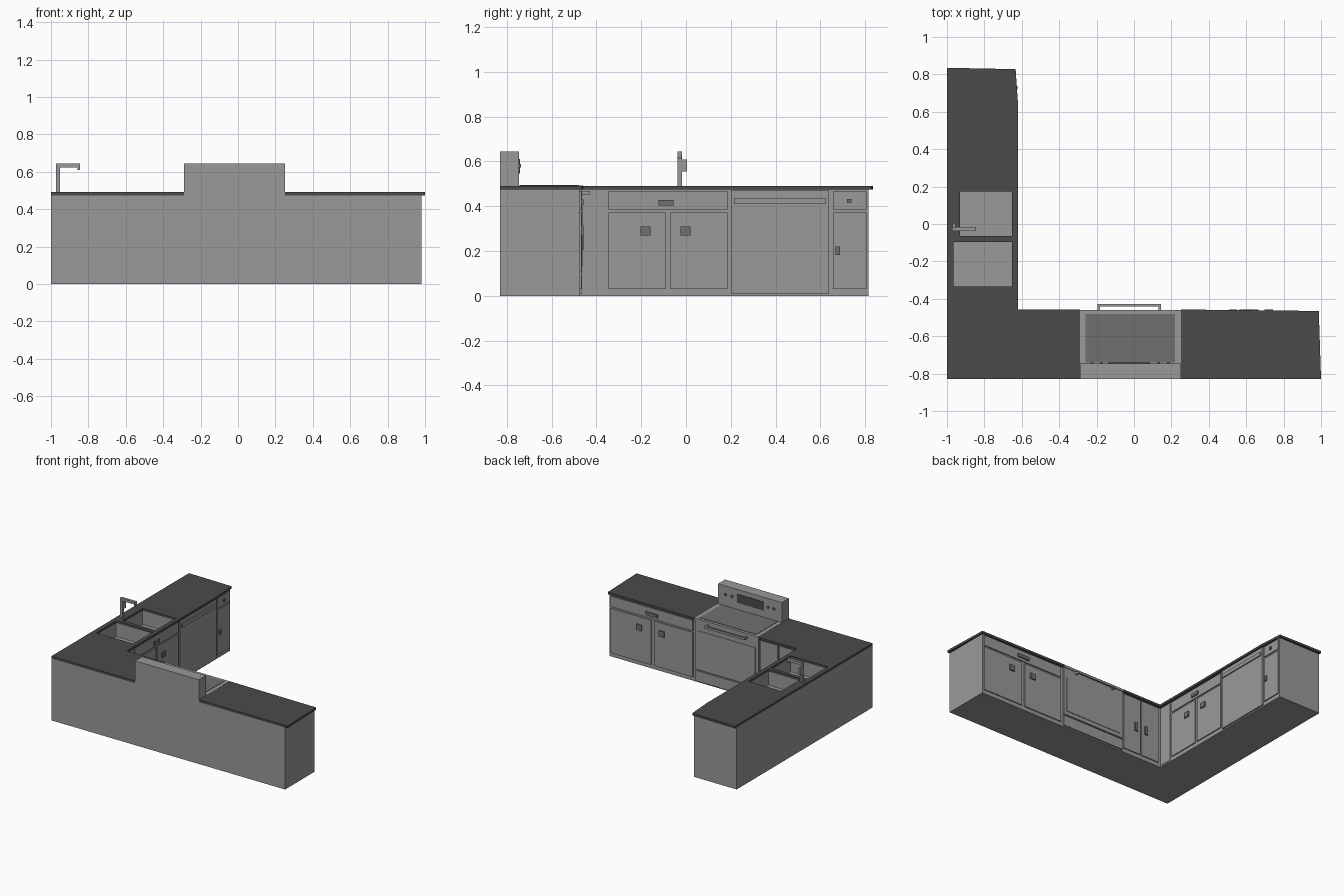
import bpy, bmesh

cube = bpy.data.objects.get("Cube")
if cube:
    bpy.data.objects.remove(cube, do_unlink=True)


def material(name, value):
    m = bpy.data.materials.new(name)
    m.use_nodes = True
    color = (value, value, value, 1)
    m.diffuse_color = color
    m.node_tree.nodes["Principled BSDF"].inputs["Base Color"].default_value = color
    return m


LIGHT = material("light grey", 0.32)
MID = material("mid grey", 0.16)
DARK = material("dark grey", 0.07)


def slab(name, outline, z0, z1, mat):
    """Extrude an xy outline between two heights."""
    bm = bmesh.new()
    face = bm.faces.new([bm.verts.new((x, y, z0)) for x, y in outline])
    up = bmesh.ops.extrude_face_region(bm, geom=[face])["geom"]
    for v in up:
        if isinstance(v, bmesh.types.BMVert):
            v.co.z = z1
    bmesh.ops.recalc_face_normals(bm, faces=bm.faces)
    mesh = bpy.data.meshes.new(name)
    bm.to_mesh(mesh)
    bm.free()
    if mat:
        mesh.materials.append(mat)
    ob = bpy.data.objects.new(name, mesh)
    bpy.context.collection.objects.link(ob)
    return ob


def box(name, x, y, z, mat=LIGHT):
    (x0, x1), (y0, y1) = x, y
    return slab(name, [(x0, y0), (x1, y0), (x1, y1), (x0, y1)], *z, mat)


def cut(target, cutter):
    mod = target.modifiers.new("cut", "BOOLEAN")
    mod.operation, mod.solver, mod.object = "DIFFERENCE", "EXACT", cutter
    bpy.context.view_layer.objects.active = target
    bpy.ops.object.modifier_apply(modifier=mod.name)


# Faces of the two runs: the side run looks to +x, the back run looks to +y
SIDE, BACK = -0.64, -0.475


def side_part(name, y, z, out=0.008, mat=LIGHT, start=0):
    return box(name, (SIDE + start, SIDE + out), y, z, mat)


def back_part(name, x, z, out=0.008, mat=LIGHT, start=0):
    return box(name, x, (BACK + start, BACK + out), z, mat)


# Cabinet carcass and worktops
base = slab("cabinet_base", [(-1, -0.83), (0.98, -0.83), (0.98, BACK), (SIDE, BACK),
                             (SIDE, 0.815), (-1, 0.815)], 0, 0.474, LIGHT)
TOP = (0.474, 0.491)
worktop = slab("worktop_corner", [(-1, -0.83), (-0.29, -0.83), (-0.29, -0.457), (-0.62, -0.457),
                                  (-0.62, 0.64), (-0.633, 0.828), (-1, 0.835)], *TOP, DARK)
slab("worktop_end", [(0.25, -0.83), (1, -0.83), (0.988, -0.465), (0.25, -0.457)], *TOP, DARK)

# Sink basins
for x0, y in ((-0.93, (-0.065, 0.175)), (-0.965, (-0.335, -0.095))):
    basin = box("basin_cutter", (x0, -0.652), y, (0.37, 0.6), None)
    cut(base, basin)
    cut(worktop, basin)
    bpy.data.objects.remove(basin, do_unlink=True)

# Tap
box("tap_post", (-0.972, -0.952), (-0.037, -0.017), (0.491, 0.643))
box("tap_arm", (-0.952, -0.845), (-0.037, -0.017), (0.623, 0.643))
box("tap_spout", (-0.857, -0.845), (-0.035, -0.019), (0.61, 0.623))
box("tap_lever", (-0.97, -0.954), (-0.017, 0.005), (0.555, 0.608))

# Sink cupboard
side_part("corner_filler", (-0.465, -0.37), (0.01, 0.465), 0.004)
side_part("sink_drawer", (-0.345, 0.185), (0.385, 0.465))
side_part("sink_drawer_pull", (-0.122, -0.055), (0.402, 0.428), 0.018, MID)
for y, pull in (((-0.345, -0.09), -0.18), ((-0.07, 0.185), -0.002)):
    side_part("sink_door", y, (0.03, 0.372))
    side_part("sink_door_pull", (pull - 0.022, pull + 0.022), (0.27, 0.31), 0.018, MID)

# Dishwasher
side_part("dishwasher_door", (0.2, 0.638), (0.01, 0.472), 0.01)
side_part("dishwasher_handle", (0.215, 0.625), (0.41, 0.437), 0.019)

# Narrow cupboard at the end
side_part("narrow_drawer", (0.655, 0.805), (0.385, 0.465))
side_part("narrow_drawer_knob", (0.719, 0.739), (0.414, 0.433), 0.018, MID)
side_part("narrow_door", (0.655, 0.805), (0.03, 0.372))
side_part("narrow_door_pull", (0.668, 0.688), (0.182, 0.22), 0.018, MID)

# Wide cupboard beside the cooker
back_part("wide_drawer", (0.27, 0.965), (0.385, 0.465))
back_part("wide_drawer_pull", (0.565, 0.665), (0.405, 0.43), 0.018, MID)
for x, pull in (((0.27, 0.6), 0.53), ((0.625, 0.965), 0.72)):
    back_part("wide_door", x, (0.03, 0.372))
    back_part("wide_door_pull", (pull - 0.022, pull + 0.022), (0.27, 0.315), 0.018, MID)

# Corner cupboard
for x, pull in (((-0.45, -0.3), -0.41), ((-0.615, -0.46), -0.5)):
    back_part("corner_door", x, (0.03, 0.465))
    back_part("corner_door_pull", (pull - 0.012, pull + 0.012), (0.205, 0.27), 0.018, MID)

# Cooker
box("cooker_top", (-0.29, 0.25), (-0.83, -0.459), (0.474, 0.492))
box("cooktop_glass", (-0.26, 0.22), (-0.74, -0.48), (0.492, 0.495), MID)
box("cooker_back_panel", (-0.29, 0.25), (-0.83, -0.745), (0.492, 0.645))
back_part("oven_door", (-0.288, 0.248), (0.1, 0.474), 0.01)
back_part("oven_window", (-0.262, 0.222), (0.13, 0.4), 0.014, start=0.01)
back_part("oven_drawer", (-0.288, 0.248), (0.01, 0.09), 0.01)
back_part("oven_handle", (-0.195, 0.145), (0.452, 0.468), 0.046, start=0.034)
for x in (-0.195, 0.131):
    back_part("oven_handle_post", (x, x + 0.014), (0.452, 0.468), 0.034)
box("control_display", (-0.14, 0.086), (-0.745, -0.741), (0.545, 0.61), DARK)
for x in (-0.225, -0.175, 0.132, 0.185):
    box("control_knob", (x - 0.008, x + 0.008), (-0.745, -0.737), (0.572, 0.588), MID)
